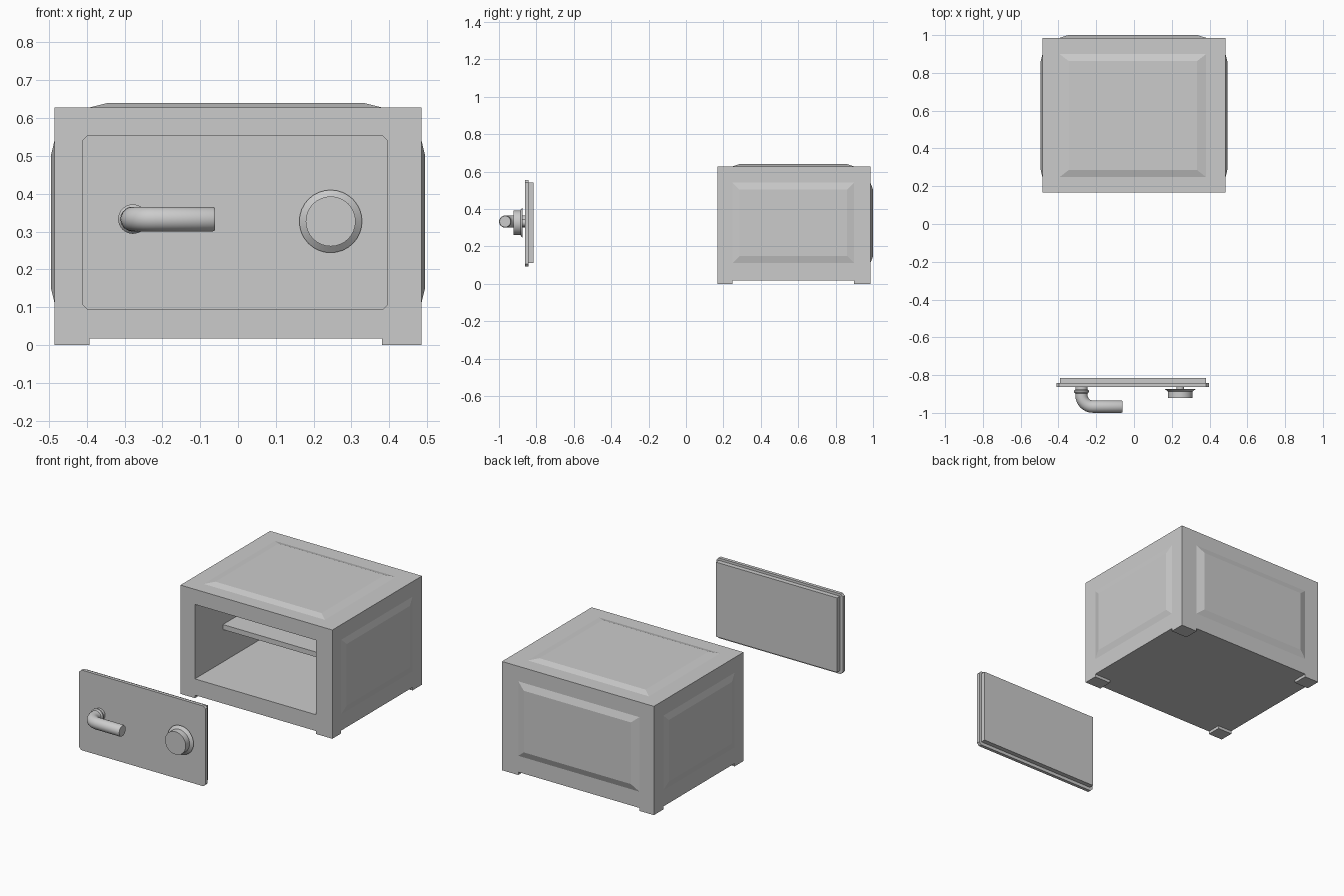
import bpy, bmesh, math
from mathutils import Vector

if "Cube" in bpy.data.objects:
    bpy.data.objects.remove(bpy.data.objects["Cube"])

X0, X1, Y0, Y1, Z0, Z1 = -0.485, 0.485, 0.168, 0.986, 0.017, 0.628   # safe shell
OX0, OX1, OZ0, OZ1 = -0.393, 0.381, 0.111, 0.541                     # door opening
PY0, PY1 = 0.249, 0.899                                              # panel depth range


def finish(name, bm, smooth=False):
    bmesh.ops.recalc_face_normals(bm, faces=bm.faces[:])
    mesh = bpy.data.meshes.new(name)
    bm.to_mesh(mesh)
    bm.free()
    ob = bpy.data.objects.new(name, mesh)
    bpy.context.collection.objects.link(ob)
    if smooth:
        bpy.ops.object.select_all(action='DESELECT')
        ob.select_set(True)
        bpy.context.view_layer.objects.active = ob
        bpy.ops.object.shade_smooth_by_angle(angle=math.radians(35))
    return ob


def loft(name, rings, smooth=False, caps=True):
    """Skin a list of closed rings, capping both ends."""
    bm = bmesh.new()
    vs = [[bm.verts.new(p) for p in r] for r in rings]
    n = len(vs[0])
    for a, b in zip(vs, vs[1:]):
        for i in range(n):
            j = (i + 1) % n
            bm.faces.new((a[i], a[j], b[j], b[i]))
    if caps:
        bm.faces.new(vs[0])
        bm.faces.new(vs[-1])
    return finish(name, bm, smooth)


def rect(u0, u1, v0, v1, place, cut=0):
    c = cut
    if c:
        pts = [(u0 + c, v0), (u1 - c, v0), (u1, v0 + c), (u1, v1 - c),
               (u1 - c, v1), (u0 + c, v1), (u0, v1 - c), (u0, v0 + c)]
    else:
        pts = [(u0, v0), (u1, v0), (u1, v1), (u0, v1)]
    return [place(u, v) for u, v in pts]


def at_y(y):
    return lambda u, v: (u, y, v)


def box(name, x0, x1, y0, y1, z0, z1, cut=0):
    return loft(name, [rect(x0, x1, z0, z1, at_y(y), cut) for y in (y0, y1)])


# Hollow shell: back -> outside -> front rim -> cavity -> cavity back
loft("safe_body", [
    rect(X0, X1, Z0, Z1, at_y(Y1)),
    rect(X0, X1, Z0, Z1, at_y(Y0)),
    rect(OX0, OX1, OZ0, OZ1, at_y(Y0)),
    rect(OX0, OX1, OZ0, OZ1, at_y(0.90)),
])

# Shelf inside
box("shelf", OX0, OX1, 0.424, 0.90, 0.298, 0.327)

# Feet
for side, fx0, fx1 in (("left", X0, OX0), ("right", OX1, X1)):
    for end, fy0, fy1 in (("front", Y0, PY0), ("back", PY1, Y1)):
        box(f"{end}_{side}_foot", fx0, fx1, fy0, fy1, 0, Z0)


# Raised panels with sloped borders
def panel(name, u0, u1, v0, v1, place, base, height, du, dv):
    loft(name, [
        rect(u0, u1, v0, v1, lambda u, v: place(u, v, base)),
        rect(u0 + du, u1 - du, v0 + dv, v1 - dv, lambda u, v: place(u, v, base + height)),
    ])


panel("top_panel", OX0, OX1, PY0, PY1, lambda u, v, w: (u, v, w), Z1, 0.012, 0.048, 0.037)
panel("back_panel", OX0, OX1, OZ0, OZ1, lambda u, v, w: (u, w, v), Y1, 0.014, 0.045, 0.037)
for side, s in (("left", -1), ("right", 1)):
    panel(side + "_panel", PY0, PY1, OZ0, OZ1,
          lambda u, v, w: (s * w, u, v), X1, 0.009, 0.037, 0.037)

# Door: front plate and inner plug
box("door_plate", -0.411, 0.396, -0.862, -0.843, 0.092, 0.555, cut=0.014)
box("door_plug", OX0, OX1, -0.843, -0.816, OZ0, OZ1)


def lathe(name, cx, cz, profile, n=32):
    """Revolve (radius, y) points about an axis along y."""
    return loft(name, [[(cx + r * math.cos(2 * math.pi * i / n), y,
                         cz + r * math.sin(2 * math.pi * i / n)) for i in range(n)]
                       for r, y in profile], smooth=True)


# Dial
lathe("dial", 0.245, 0.327, [(0.02, -0.861), (0.02, -0.873), (0.083, -0.873),
                             (0.066, -0.886), (0.066, -0.921)])

# Handle collar and bent bar
HX, HZ, R = -0.278, 0.333, 0.0325
lathe("handle_collar", HX, HZ, [(0.033, -0.861), (0.033, -0.876), (0.039, -0.882),
                                (0.039, -0.890), (0.032, -0.898)])
bend, yc = 0.06, -0.967
path = [(HX, -0.89, 0)]
for k in range(9):
    a = math.pi / 2 * k / 8
    path.append((HX + bend * (1 - math.cos(a)), yc + bend * (1 - math.sin(a)), a))
path.append((-0.066, yc, math.pi / 2))
path.append((-0.061, yc, math.pi / 2))
rings = []
for k, (px, py, a) in enumerate(path):
    side = Vector((math.cos(a), math.sin(a), 0))
    r = R - 0.003 if k == len(path) - 1 else R
    rings.append([Vector((px, py, HZ)) + side * r * math.cos(t) + Vector((0, 0, r * math.sin(t)))
                  for t in (2 * math.pi * i / 32 for i in range(32))])
loft("handle_bar", rings, smooth=True)
